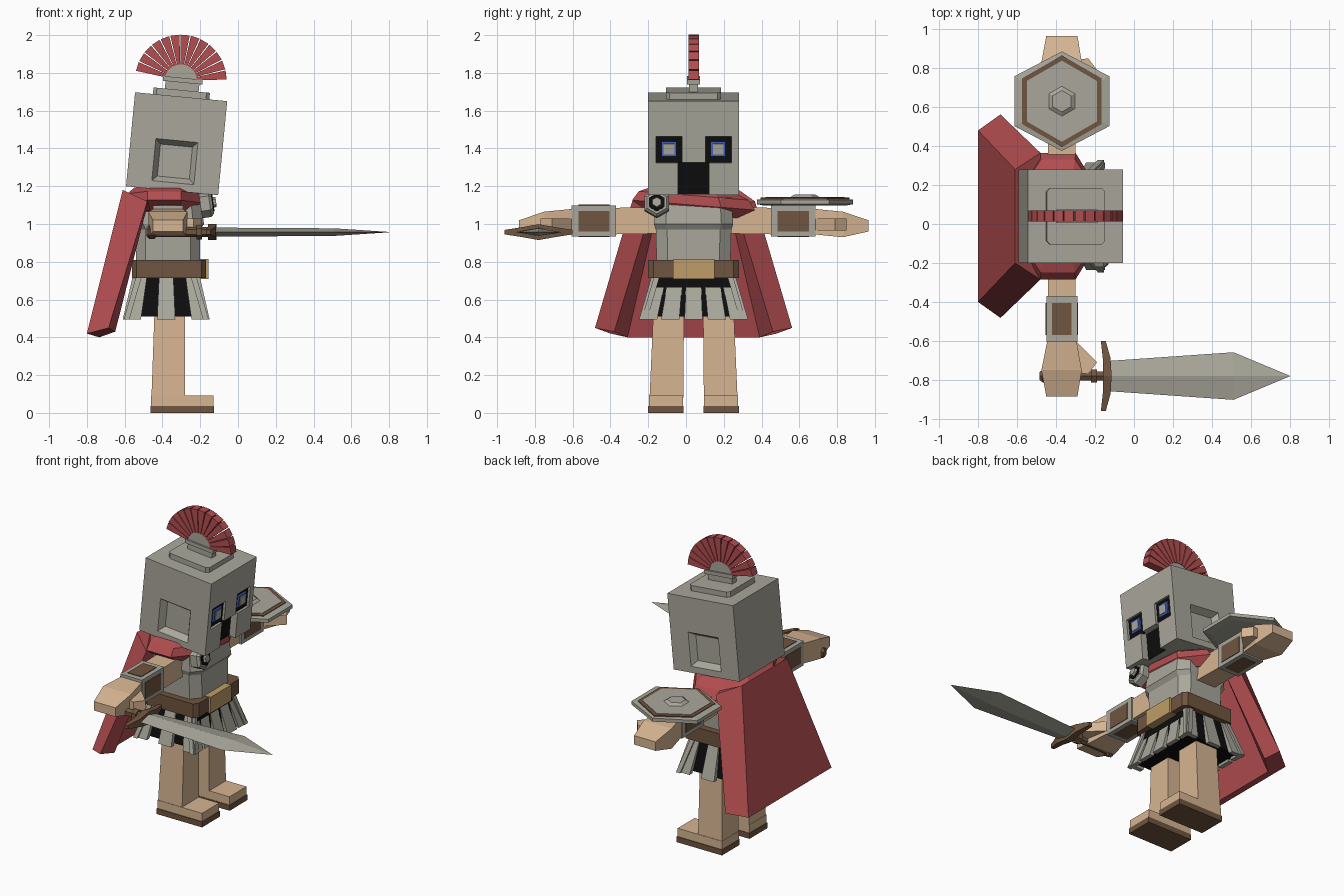
import bpy, bmesh, math
from mathutils import Matrix, Vector

if "Cube" in bpy.data.objects:
    bpy.data.objects.remove(bpy.data.objects["Cube"])

YC = 0.04  # symmetry plane of the figure, which faces +x


def material(name, rgb):
    m = bpy.data.materials.new(name)
    m.diffuse_color = (*rgb, 1)
    m.use_nodes = True
    m.node_tree.nodes["Principled BSDF"].inputs["Base Color"].default_value = m.diffuse_color
    return m


GREY = material("steel_grey", (0.40, 0.39, 0.33))
RED = material("cloth_red", (0.45, 0.075, 0.08))
SKIN = material("skin", (0.68, 0.46, 0.29))
BROWN = material("leather_brown", (0.16, 0.09, 0.05))
BLACK = material("black", (0.004, 0.004, 0.004))
BLUE = material("eye_blue", (0.06, 0.12, 0.55))
GOLD = material("buckle_gold", (0.52, 0.34, 0.14))


def loft(name, rings, mat, M=None, closed=False):
    """Skin a list of equal-length point rings, capped at both ends."""
    bm = bmesh.new()
    vs = [[bm.verts.new(p) for p in r] for r in rings]
    n = len(vs[0])
    for a, b in zip(vs, vs[1:]):
        for i in range(n):
            j = (i + 1) % n
            bm.faces.new((a[i], a[j], b[j], b[i]))
    bm.faces.new(vs[0])
    bm.faces.new(vs[-1])
    bmesh.ops.recalc_face_normals(bm, faces=bm.faces)
    me = bpy.data.meshes.new(name)
    bm.to_mesh(me)
    bm.free()
    me.materials.append(mat)
    ob = bpy.data.objects.new(name, me)
    if M:
        ob.matrix_world = M
    bpy.context.collection.objects.link(ob)
    return ob


def rect(x0, x1, y0, y1, z):
    return [(x0, y0, z), (x1, y0, z), (x1, y1, z), (x0, y1, z)]


def box(name, x, y, z, mat, M=None):
    return loft(name, [rect(*x, *y, z[0]), rect(*x, *y, z[1])], mat, M)


def octagon(cx, hx, hy, z, c=0.3):
    p = [(1, 1 - c), (1 - c, 1), (c - 1, 1), (-1, 1 - c)]
    p += [(-a, -b) for a, b in p]
    return [(cx + hx * a, YC + hy * b, z) for a, b in p]


def hexagon(r, z, start=0):
    return [(r * math.cos(start + i * math.pi / 3), r * math.sin(start + i * math.pi / 3), z)
            for i in range(6)]


# Helmet, tilted slightly forward, with recessed side panels
H = Matrix.Translation((-0.325, YC, 1.425)) @ Matrix.Rotation(math.radians(5.5), 4, 'Y')
helmet = box("helmet", (-0.245, 0.245), (-0.24, 0.24), (-0.25, 0.25), GREY, H)
bm = bmesh.new()
bm.from_mesh(helmet.data)
for f in [f for f in bm.faces if abs(f.normal.y) > 0.9]:
    n = f.normal.copy()
    for half, depth in ((0.112, 0), (0.085, 0.04)):
        bmesh.ops.inset_individual(bm, faces=[f], thickness=0.02)
        c = f.calc_center_median()
        for v in f.verts:
            v.co.x = math.copysign(half, v.co.x - c.x)
            v.co.z = -0.095 + math.copysign(half, v.co.z - c.z)
            v.co.y = n.y * (0.24 - depth)
bm.to_mesh(helmet.data)
bm.free()

# Eye and mouth openings, with dark backing and eyes inside
openings = [("mouth", (-0.082, 0.082), (-0.30, -0.075), 0.05)]
for s, side in ((-1, "right"), (1, "left")):
    ys = sorted((s * 0.062, s * 0.20))
    openings.append((side + "_eye_socket", ys, (-0.078, 0.062), 0.02))
    c = s * 0.13
    box(side + "_eye_iris", (0.22, 0.24), (c - 0.04, c + 0.04), (-0.045, 0.035), BLUE, H)
    box(side + "_eye_pupil", (0.23, 0.244), (c - 0.028, c + 0.028), (-0.033, 0.023), GREY, H)
for name, y, z, d in openings:
    cut = box(name + "_cutter", (0.245 - d, 0.30), y, z, BLACK, H)
    cut.hide_render = True
    cut.hide_viewport = True
    mod = helmet.modifiers.new(name, 'BOOLEAN')
    mod.operation = 'DIFFERENCE'
    mod.solver = 'EXACT'
    mod.object = cut
    zb = max(z[0], -0.248)
    box(name, (0.245 - d - 0.003, 0.245 - d + 0.004), y, (zb, z[1]), BLACK, H)

# Crest holder and fan of plumes
loft("crest_plate", [[(x + 0, y - YC, z) for x, y, z in octagon(0, 0.15, 0.145, zz, 0.12)]
                     for zz in (0.245, 0.285)], GREY, H)
box("crest_stem", (-0.09, 0.09), (-0.023, 0.023), (0.28, 0.34), GREY, H)
box("crest_seat", (-0.105, 0.105), (-0.035, 0.035), (0.325, 0.35), GREY, H)
arc = [math.pi * i / 8 for i in range(9)]
loft("crest_arch", [[(-0.01 + 0.092 * math.cos(a), y, 0.335 + 0.092 * math.sin(a)) for a in arc]
                    for y in (-0.024, 0.024)], GREY, H)
N = 13
for i in range(N):
    mid = math.radians(6 + 168 * (i + 0.5) / N)
    w = math.radians(168 / N * 0.44)
    prof = [(r, mid + k * w) for r, k in ((0.085, -1), (0.243, -1), (0.243, 1), (0.085, 1))]
    loft("plume", [[(-0.01 + r * math.cos(a), y, 0.335 + r * math.sin(a)) for r, a in prof]
                   for y in (-0.028, 0.028)], RED, H)

# Torso, belt and buckle
loft("torso", [octagon(-0.37, 0.17, 0.195, 0.78), octagon(-0.37, 0.17, 0.20, 0.97),
               octagon(-0.37, 0.19, 0.21, 1.00), octagon(-0.37, 0.17, 0.20, 1.14)], GREY)
box("neck", (-0.46, -0.26), (-0.06, 0.14), (1.10, 1.20), BLACK)
loft("belt", [octagon(-0.365, 0.195, 0.24, z, 0.12) for z in (0.715, 0.81)], BROWN)
box("buckle", (-0.25, -0.155), (YC - 0.11, YC + 0.11), (0.708, 0.815), GOLD)

# Skirt: dark lining with flared strips
loft("skirt_lining", [rect(-0.58, -0.19, -0.20, 0.28, 0.51),
                      rect(-0.53, -0.21, -0.16, 0.24, 0.73)], BLACK)


def strip(origin_x, half, ang, off):
    M = Matrix.Translation((origin_x, YC, 0)) @ Matrix.Rotation(ang, 4, 'Z')
    rings = []
    for z, out, spread, w in ((0.495, half + 0.055, 1.3, 0.048), (0.72, half - 0.01, 1.0, 0.038)):
        y = off * spread
        rings.append(rect(out - 0.03, out, y - w, y + w, z))
    loft("skirt_strip", rings, GREY, M)


for k in range(4):
    front = k % 2 == 0
    offs = (-0.185, -0.095, 0, 0.095, 0.185) if front else (-0.14, 0, 0.14)
    for o in offs:
        strip(-0.38, 0.17 if front else 0.22, k * math.pi / 2, o)

# Limbs, mirrored about the symmetry plane
for s, side in ((-1, "right"), (1, "left")):
    def yy(a, b):
        return YC + s * a, YC + s * b

    def section(d, x0, x1, z0, z1):
        y = YC + s * d
        return [(x0, y, z0), (x1, y, z0), (x1, y, z1), (x0, y, z1)]

    loft(side + "_leg", [rect(-0.46, -0.28, *yy(0.055, 0.235), 0.03),
                         rect(-0.44, -0.28, *yy(0.05, 0.21), 0.60)], SKIN)
    box(side + "_foot", (-0.46, -0.13), yy(0.055, 0.235), (0.035, 0.092), SKIN)
    box(side + "_sole", (-0.463, -0.127), yy(0.052, 0.24), (0, 0.037), BROWN)
    loft(side + "_arm", [section(0.15, -0.44, -0.30, 0.95, 1.09),
                         section(0.45, -0.44, -0.30, 0.945, 1.085)], SKIN)
    box(side + "_bracer", (-0.45, -0.29), yy(0.41, 0.645), (0.935, 1.098), GREY)
    # leather panels on all four sides of the bracer
    box(side + "_bracer_panel_level", (-0.42, -0.32), yy(0.445, 0.61), (0.931, 1.102), BROWN)
    box(side + "_bracer_panel_upright", (-0.454, -0.286), yy(0.445, 0.61), (0.96, 1.07), BROWN)
    loft(side + "_hand", [section(0.64, -0.445, -0.295, 0.945, 1.08),
                          section(0.79, -0.475, -0.268, 0.93, 1.065),
                          section(0.925, -0.45, -0.29, 0.96, 1.02)], SKIN)
    thumb = [(-0.30, 0.64), (-0.19, 0.75), (-0.235, 0.81), (-0.30, 0.80)]
    loft(side + "_thumb", [[(x, YC + s * d, z) for x, d in thumb] for z in (0.965, 1.03)], SKIN)

# Cape: U-shaped section from shoulders down to the hem, and a collar
def cape_ring(pts):
    return ([(x, YC - d, z) for x, d, z in pts] + [(x, YC + d, z) for x, d, z in reversed(pts)])


loft("cape", [cape_ring([(-0.555, 0.18, 1.13), (-0.48, 0.22, 1.10), (-0.48, 0.325, 1.12),
                         (-0.61, 0.24, 1.18)]),
              cape_ring([(-0.735, 0.35, 0.40), (-0.65, 0.42, 0.43), (-0.685, 0.522, 0.45),
                         (-0.80, 0.44, 0.42)])], RED)
collar = [octagon(-0.39, hx, hy, z, 0.55)
          for hx, hy, z in ((0.17, 0.25, 1.05), (0.20, 0.325, 1.10), (0.195, 0.29, 1.15),
                            (0.16, 0.21, 1.185))]
loft("collar", [[(x, y, z - 0.08 * (y - YC)) for x, y, z in r] for r in collar], RED)

# Hexagonal cloak brooch
B = Matrix.Translation((-0.20, -0.155, 1.105)) @ Matrix.Rotation(math.radians(82), 4, 'Y')
loft("brooch", [hexagon(0.075, 0), hexagon(0.075, 0.05), hexagon(0.06, 0.065)], GREY, B)
loft("brooch_inset", [hexagon(0.048, 0.06), hexagon(0.048, 0.07)], BLACK, B)
loft("brooch_stud", [hexagon(0.032, 0.06), hexagon(0.025, 0.085)], GREY, B)

# Shield lying level on the left forearm
S = Matrix.Translation((-0.37, 0.63, 0))
q = math.pi / 6
loft("shield", [hexagon(0.24, 1.098, q), hexagon(0.282, 1.105, q), hexagon(0.282, 1.128, q),
                hexagon(0.235, 1.135, q)], GREY, S @ Matrix.Diagonal((1, 0.905, 1, 1)))
loft("shield_band", [hexagon(0.235, 1.13, q), hexagon(0.235, 1.139, q)], BROWN, S)
loft("shield_face", [hexagon(0.208, 1.13, q), hexagon(0.208, 1.142, q)], GREY, S)
loft("shield_boss", [hexagon(0.08, 1.14, q), hexagon(0.055, 1.156, q)], GREY, S)

# Sword pointing forward from the right hand
W = Matrix.Translation((0, -0.78, 0.957))


def diamond(x, w, h):
    return [(x, -w, 0), (x, 0, -h), (x, w, 0), (x, 0, h)]


loft("sword_blade", [diamond(-0.14, 0.077, 0.024), diamond(0.51, 0.122, 0.02),
                     diamond(0.80, 0.001, 0.001)], GREY, W)
X = W @ Matrix.Rotation(math.pi / 2, 4, 'Y')
loft("sword_grip", [hexagon(0.026, z) for z in (-0.46, -0.13)], BROWN, X)
loft("sword_pommel", [hexagon(r, z) for r, z in ((0.022, -0.485), (0.037, -0.47),
                                                 (0.037, -0.445), (0.022, -0.43))], BROWN, X)
loft("sword_collar", [hexagon(0.038, z) for z in (-0.22, -0.19)], BROWN, X)
guard = []
for y, x0, x1, h in ((-0.18, -0.17, -0.145, 0.012), (-0.09, -0.16, -0.12, 0.026),
                     (0, -0.16, -0.115, 0.042), (0.09, -0.16, -0.12, 0.026),
                     (0.18, -0.17, -0.145, 0.012)):
    guard.append([(x0, y, -h), (x1, y, -h), (x1, y, h), (x0, y, h)])
loft("sword_guard", guard, BROWN, W)
